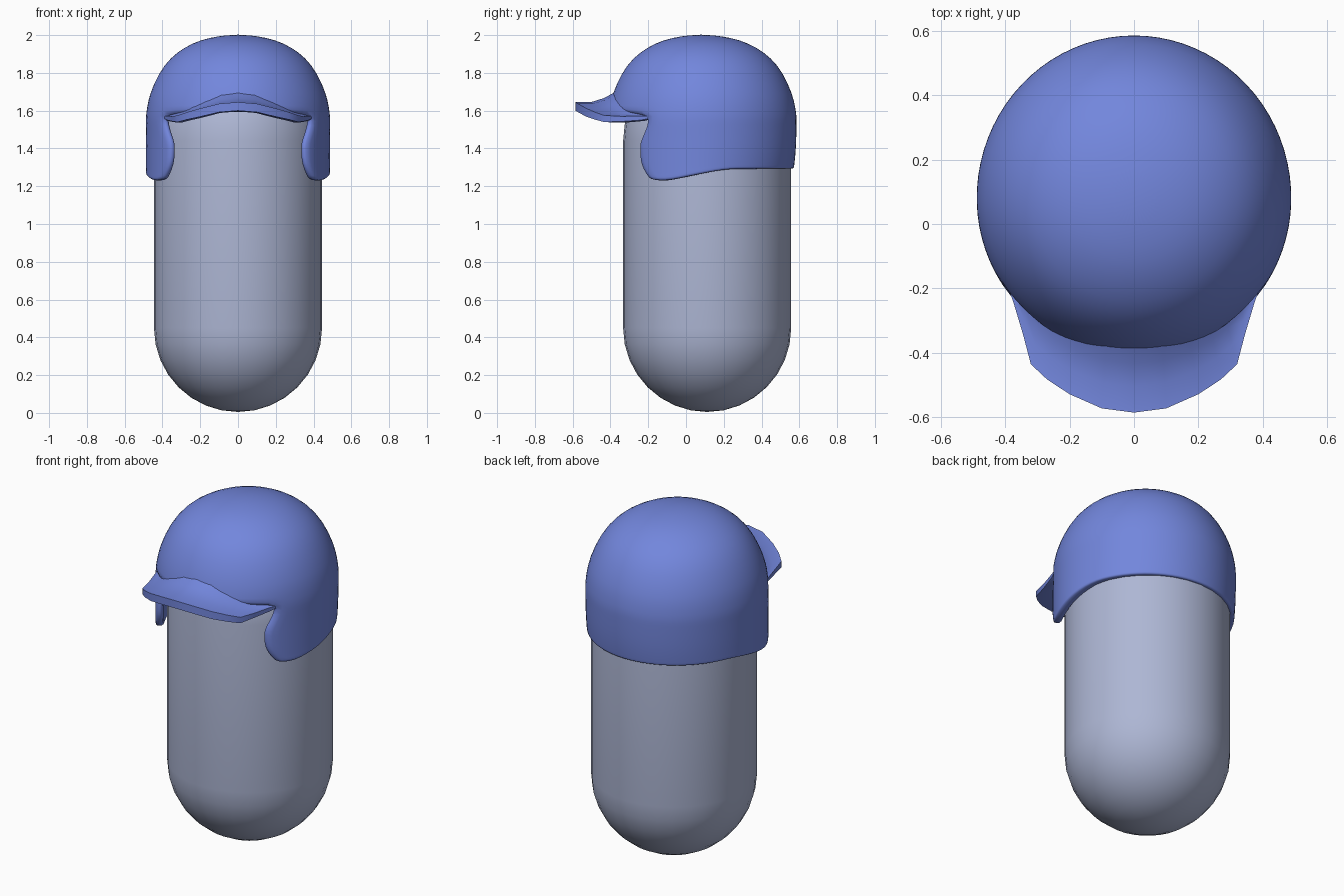
import bpy
import bmesh
from math import sin, cos, radians, pi

if "Cube" in bpy.data.objects:
    bpy.data.objects.remove(bpy.data.objects["Cube"])


def material(name, rgb):
    m = bpy.data.materials.new(name)
    m.use_nodes = True
    m.diffuse_color = (*rgb, 1)
    m.node_tree.nodes["Principled BSDF"].inputs["Base Color"].default_value = (*rgb, 1)
    return m


def finish(bm, name, mat):
    me = bpy.data.meshes.new(name)
    bm.to_mesh(me)
    bm.free()
    me.materials.append(mat)
    me.shade_smooth()
    ob = bpy.data.objects.new(name, me)
    bpy.context.collection.objects.link(ob)
    return ob


def lerp(table, v):
    """Piecewise linear lookup in a list of (key, value) pairs."""
    for (a, p), (b, q) in zip(table, table[1:]):
        if v <= b:
            return p + (q - p) * max(0, (v - a) / (b - a))
    return table[-1][1]


def dome_point(bm, deg, scale, z):
    """Point on the egg-shaped shell plan; deg is measured from the front."""
    a = radians(deg)
    depth = 0.492 if cos(a) > 0 else 0.507
    return bm.verts.new((0.49 * scale * sin(a), 0.08 - depth * scale * cos(a), z))


blue = material("helmet blue", (0.17, 0.24, 0.72))
grey = material("body pale grey blue", (0.42, 0.47, 0.66))

# Body: capsule lathed from a half profile
R, CY, LOW, HIGH, SIDES = 0.445, 0.112, 0.45, 1.44, 32
bm = bmesh.new()
profile = [(R * sin(i * pi / 16), LOW - R * cos(i * pi / 16)) for i in range(9)]
profile += [(r, LOW + HIGH - z) for r, z in reversed(profile)]
verts = [bm.verts.new((r, CY, z)) for r, z in profile]
edges = [bm.edges.new(pair) for pair in zip(verts, verts[1:])]
bmesh.ops.spin(bm, geom=verts + edges, cent=(0, CY, 0), axis=(0, 0, 1),
               angle=2 * pi, steps=SIDES, use_merge=True)
bmesh.ops.remove_doubles(bm, verts=bm.verts[:], dist=0.0005)
bmesh.ops.recalc_face_normals(bm, faces=bm.faces[:])
finish(bm, "body", grey)

# Helmet shell: full rings above the brim, then ear flaps and neck guard below
COLS, EDGE = 40, 6
STEP = 360 / COLS
CUT = 1.57
rings = [(0.2, 1.996), (0.41, 1.975), (0.58, 1.935), (0.73, 1.882),
         (0.86, 1.8), (0.96, 1.685), (0.985, 1.62), (1.0, CUT)]
flap_edge = [(0, 55), (0.2, 52), (0.45, 46.5), (0.75, 47), (0.9, 50), (1, 55)]
rim = [(47, 1.26), (56, 1.235), (66, 1.223), (80, 1.248), (105, 1.29), (180, 1.29)]

bm = bmesh.new()
pole = bm.verts.new((0, 0.08, 2.003))
rows = []
for scale, z in rings:
    row = []
    for j in range(COLS):
        lift = 0.04 * max(0, cos(radians(1.6 * STEP * min(j, COLS - j)))) if z == CUT else 0
        row.append(dome_point(bm, j * STEP, scale, z + lift))
    rows.append(row)
for j in range(COLS):
    bm.faces.new((pole, rows[0][j], rows[0][(j + 1) % COLS]))
for up, down in zip(rows, rows[1:]):
    for j in range(COLS):
        k = (j + 1) % COLS
        bm.faces.new((up[j], down[j], down[k], up[k]))

above = {j: rows[-1][j] for j in range(EDGE, COLS - EDGE + 1)}
for t in (0.15, 0.3, 0.45, 0.6, 0.75, 0.88, 0.96, 1):
    below = {}
    squeeze = (180 - lerp(flap_edge, t)) / (180 - EDGE * STEP)
    for j in above:
        off = (j * STEP - 180) * squeeze
        from_front = 180 - abs(off)
        z = CUT + (lerp(rim, from_front) - CUT) * t
        tuck = 1 - 0.03 * t ** 3 * max(0, -cos(radians(from_front)))
        below[j] = dome_point(bm, 180 + off, tuck, z)
    for j in range(EDGE, COLS - EDGE):
        bm.faces.new((above[j], below[j], below[j + 1], above[j + 1]))
    above = below
bmesh.ops.recalc_face_normals(bm, faces=bm.faces[:])
pole.normal_update()
if pole.normal.z < 0:
    bmesh.ops.reverse_faces(bm, faces=bm.faces[:])
shell = finish(bm, "helmet_shell", blue)
thick = shell.modifiers.new("thickness", 'SOLIDIFY')
thick.thickness = 0.045
thick.offset = -1
shell.modifiers.new("rounding", 'SUBSURF').levels = 1
shell.modifiers["rounding"].render_levels = 1

# Brim: sections (tip x, tip y, top z, bottom z, root angle), mirrored
half = [(0, -0.585, 1.645, 1.6, 0), (0.1, -0.572, 1.637, 1.592, 11),
        (0.2, -0.528, 1.612, 1.568, 22), (0.27, -0.482, 1.592, 1.553, 31),
        (0.32, -0.435, 1.575, 1.54, 38), (0.345, -0.34, 1.57, 1.543, 46),
        (0.375, -0.24, 1.572, 1.55, 53), (0.39, -0.2, 1.57, 1.558, 56)]
stations = [(-x, y, a, b, -g) for x, y, a, b, g in half[:0:-1]] + half
bm = bmesh.new()
sections = []
for x, y, top, bottom, deg in stations:
    fade = max(0, cos(radians(deg * 1.6)))
    root_top = dome_point(bm, deg, 0.94, top + 0.01 + 0.04 * fade)
    root_low = dome_point(bm, deg, 0.92, bottom + 0.01)
    rx, ry, rz = root_top.co

    def between(f, z):
        return bm.verts.new((x + (rx - x) * f, y + (ry - y) * f, z))

    sections.append([root_top, between(0.75, top + 0.022 * fade),
                     between(0.4, top), between(0, top),
                     between(0, bottom), between(0.5, bottom - 0.004), root_low])
for a, b in zip(sections, sections[1:]):
    for i in range(len(a)):
        k = (i + 1) % len(a)
        bm.faces.new((a[i], a[k], b[k], b[i]))
bm.faces.new(sections[0])
bm.faces.new(sections[-1])
bmesh.ops.recalc_face_normals(bm, faces=bm.faces[:])
brim = finish(bm, "helmet_brim", blue)
bpy.ops.object.select_all(action='DESELECT')
brim.select_set(True)
bpy.context.view_layer.objects.active = brim
bpy.ops.object.shade_smooth_by_angle(angle=radians(50))
